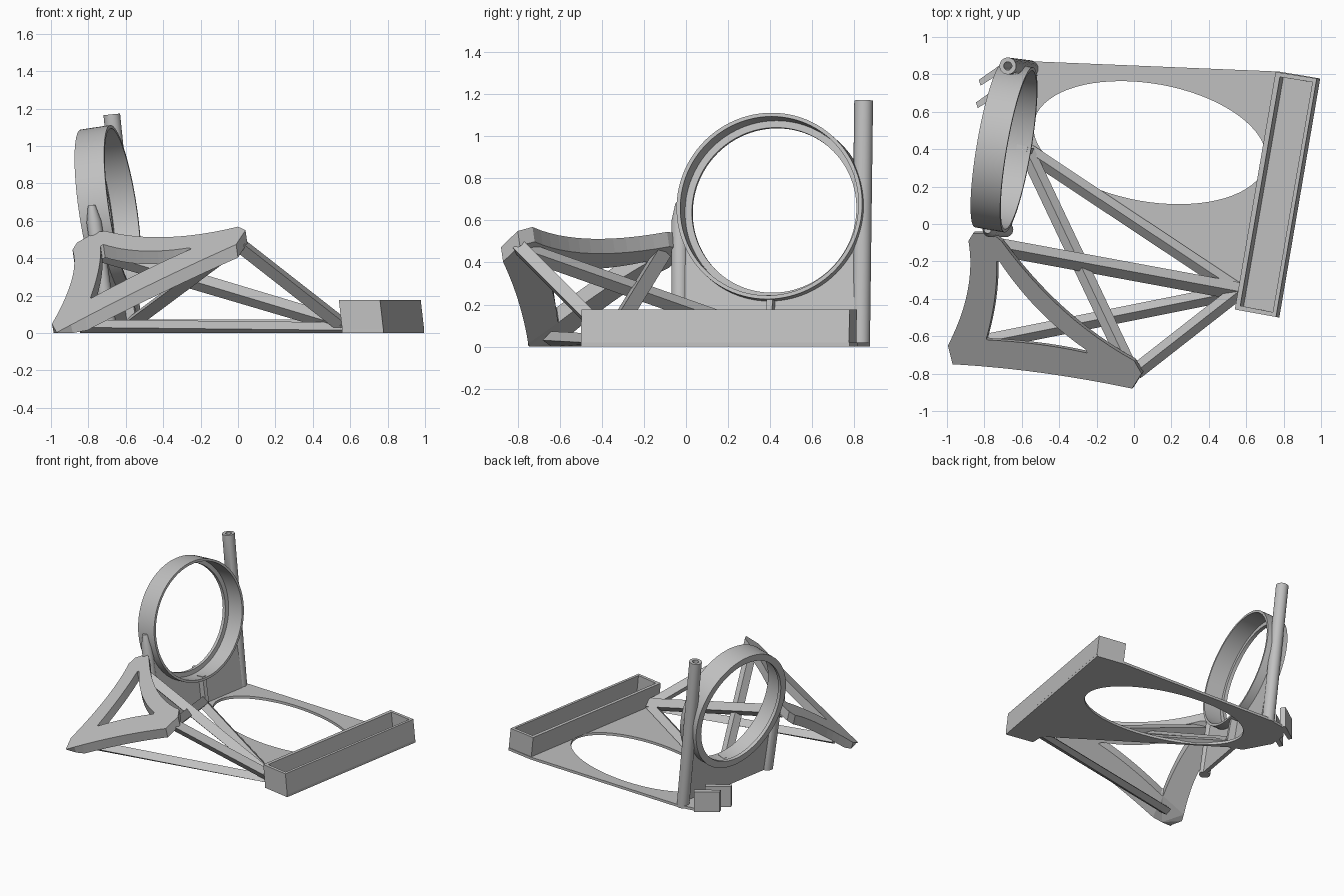
import bpy, bmesh, math
from mathutils import Vector, Matrix

if "Cube" in bpy.data.objects:
    bpy.data.objects.remove(bpy.data.objects["Cube"])

grey = bpy.data.materials.new("plain_grey")
grey.use_nodes = True
COLOUR = (0.53, 0.53, 0.53, 1)
grey.diffuse_color = COLOUR
grey.node_tree.nodes["Principled BSDF"].inputs["Base Color"].default_value = COLOUR


def finish(name, bm):
    for v in bm.verts:
        v.co.z = max(v.co.z, 0)
    bmesh.ops.recalc_face_normals(bm, faces=bm.faces)
    mesh = bpy.data.meshes.new(name)
    bm.to_mesh(mesh)
    bm.free()
    mesh.materials.append(grey)
    obj = bpy.data.objects.new(name, mesh)
    bpy.context.collection.objects.link(obj)
    return obj


def activate(obj):
    bpy.ops.object.select_all(action="DESELECT")
    obj.select_set(True)
    bpy.context.view_layer.objects.active = obj


def slab(name, loops, push, height=lambda x, y: 0, matrix=Matrix()):
    """Flat outline, optionally with a hole, given thickness along push."""
    bm = bmesh.new()
    edges = []
    for loop in loops:
        vs = [bm.verts.new((x, y, 0)) for x, y in loop]
        edges += [bm.edges.new((vs[i - 1], vs[i])) for i in range(len(vs))]
    bmesh.ops.triangle_fill(bm, edges=edges, use_beauty=True)
    for v in bm.verts:
        v.co.z = height(v.co.x, v.co.y)
    geo = bmesh.ops.extrude_face_region(bm, geom=bm.faces[:], use_keep_orig=True)
    moved = [g for g in geo["geom"] if isinstance(g, bmesh.types.BMVert)]
    bmesh.ops.translate(bm, verts=moved, vec=push)
    bm.transform(matrix)
    return finish(name, bm)


def axis_matrix(a, b):
    a, b = Vector(a), Vector(b)
    return Matrix.Translation(a) @ (b - a).to_track_quat("Z", "Y").to_matrix().to_4x4()


def beam(name, a, b, width=0.06, depth=0.06, roll=45):
    """Rectangular strut between two points, rolled about its own length."""
    bm = bmesh.new()
    bmesh.ops.create_cube(bm, size=1)
    length = (Vector(b) - Vector(a)).length
    bm.transform(axis_matrix(a, b) @ Matrix.Rotation(math.radians(roll), 4, "Z")
                 @ Matrix.Diagonal((width, depth, length, 1))
                 @ Matrix.Translation((0, 0, 0.5)))
    return finish(name, bm)


def lathe(name, profile, matrix, steps=64):
    """Closed (radius, height) profile spun around local z."""
    bm = bmesh.new()
    vs = [bm.verts.new((r, 0, h)) for r, h in profile]
    edges = [bm.edges.new((vs[i - 1], vs[i])) for i in range(len(vs))]
    bmesh.ops.spin(bm, geom=vs + edges, cent=(0, 0, 0), axis=(0, 0, 1),
                   angle=math.tau, steps=steps, use_merge=True)
    bmesh.ops.remove_doubles(bm, verts=bm.verts, dist=0.0005)
    loose = [e for e in bm.edges if not e.link_faces]
    bmesh.ops.delete(bm, geom=loose, context="EDGES")
    bm.transform(matrix)
    return finish(name, bm)


def bow(a, mid, b, steps=12):
    """Quadratic curve from a to b passing through mid."""
    a, mid, b = Vector(a), Vector(mid), Vector(b)
    c = 2 * mid - (a + b) / 2
    ts = [i / steps for i in range(steps + 1)]
    return [tuple(a * (1 - t) ** 2 + c * 2 * t * (1 - t) + b * t * t) for t in ts]


# Base plate with an oval opening
yaw = math.radians(-10)
oval = []
for i in range(72):
    t = math.tau * i / 72
    p, q = 0.63 * math.cos(t), 0.315 * math.sin(t)
    oval.append((0.085 + p * math.cos(yaw) - q * math.sin(yaw),
                 0.435 + p * math.sin(yaw) + q * math.cos(yaw)))
slab("base_plate", [[(-0.55, 0.87), (0.775, 0.815), (0.995, 0.778), (0.777, -0.5),
                     (0.557, -0.46), (0.56, -0.36), (-0.57, 0.39), (-0.66, 0.42),
                     (-0.77, 0.62), (-0.76, 0.76), (-0.68, 0.85)], oval], (0, 0, 0.02))

# Open tray with walls leaning like the ring
outer = [(0.775, 0.81), (0.995, 0.775), (0.777, -0.5), (0.557, -0.46)]
inner = [(0.798, 0.783), (0.972, 0.755), (0.76, -0.474), (0.586, -0.44)]
slab("tray_walls", [outer, inner], (-0.018, 0.003, 0.157), lambda x, y: 0.02)

# Leaning ring with a rear lip
centre = Vector((-0.695, 0.41, 0.657))
along = Vector((0.17, 0.985, 0)).normalized()
normal = Vector((0.975, -0.168, 0.147)).normalized()
up = normal.cross(along)
ring_matrix = Matrix.Translation(centre) @ Matrix((along, up, normal)).transposed().to_4x4()
ring = lathe("ring", [(0.448, -0.081), (0.448, 0.081), (0.43, 0.081), (0.43, -0.055),
                      (0.397, -0.055), (0.397, -0.081)], ring_matrix, 96)

# Panel below the ring, cut to its curve
arc = [(0.44 * math.cos(math.radians(d)), 0.44 * math.sin(math.radians(d)))
       for d in range(-160, -19, 5)]
slab("ring_panel", [[(-0.41, -0.665)] + arc + [(0.41, -0.665)]], (0, 0, 0.03),
     lambda x, y: -0.015, ring_matrix)
beam("panel_rib", (-0.56, 0.395, 0), (-0.60, 0.405, 0.24), 0.03, 0.06, 0)

# Posts beside the ring, trimmed where they would enter its bore
rear_post = lathe("rear_post", [(0.045, 0), (0.045, 1.175), (0.022, 1.175), (0.022, 0)],
                  axis_matrix((-0.555, 0.83, 0), (-0.675, 0.845, 1.17)), 24)
front_post = lathe("front_post", [(0, 0), (0.04, 0), (0.04, 0.6), (0.02, 0.69), (0, 0.69)],
                   axis_matrix((-0.685, -0.03, 0), (-0.785, -0.03, 0.7)), 24)
bore = lathe("bore_cutter", [(0, -0.2), (0.438, -0.2), (0.438, 0.2), (0, 0.2)],
             ring_matrix, 96)
bore.hide_render = True
for post in (rear_post, front_post):
    trim = post.modifiers.new("trim", "BOOLEAN")
    trim.operation = "DIFFERENCE"
    trim.solver = "EXACT"
    trim.object = bore
    activate(post)
    bpy.ops.object.modifier_apply(modifier="trim")
bpy.data.objects.remove(bore)
for part in (ring, rear_post, front_post):
    activate(part)
    bpy.ops.object.shade_smooth_by_angle(angle=math.radians(35))

# Clips behind the ring
for name, x, y in (("rear_clip", -0.82, 0.74), ("front_clip", -0.835, 0.62)):
    slab(name, [[(x, y), (x + 0.16, y + 0.1), (x + 0.14, y + 0.135), (x - 0.01, y + 0.03)]],
         (0, 0, 0.16))

# Tilted triangular frame with bowed sides
def frame_height(x, y):
    return 0.5 + 0.571 * (x + 0.8) + 0.597 * (y + 0.08)

frame_outer = (bow((-0.885, -0.09), (-0.89, -0.36), (-0.995, -0.65))
               + bow((-0.97, -0.75), (-0.5, -0.795), (-0.01, -0.88))
               + [(0.04, -0.8)]
               + bow((0.0, -0.73), (-0.38, -0.46), (-0.71, -0.09))
               + [(-0.76, -0.05), (-0.86, -0.05)])
frame_inner = (bow((-0.735, -0.2), (-0.745, -0.4), (-0.79, -0.615))
               + bow((-0.78, -0.62), (-0.5, -0.645), (-0.25, -0.69))
               + bow((-0.26, -0.67), (-0.51, -0.46), (-0.72, -0.2)))
slab("triangle_frame", [frame_outer, frame_inner], (0.01, 0.01, -0.07), frame_height)

# Struts joining frame, tray and ring foot
tray_foot = (0.56, -0.36, 0.04)
beam("right_corner_strut", (0.01, -0.79, 0.47), tray_foot)
beam("upper_strut", (-0.74, -0.12, 0.43), tray_foot, 0.068, 0.068)
beam("floor_strut", (-0.84, -0.64, 0.03), (0.56, -0.36, 0.015))
beam("plate_edge_strut", (-0.57, 0.39, 0.03), (0.56, -0.36, 0.03))
beam("cross_strut", (-0.02, -0.78, 0.46), (-0.57, 0.38, 0.05))
